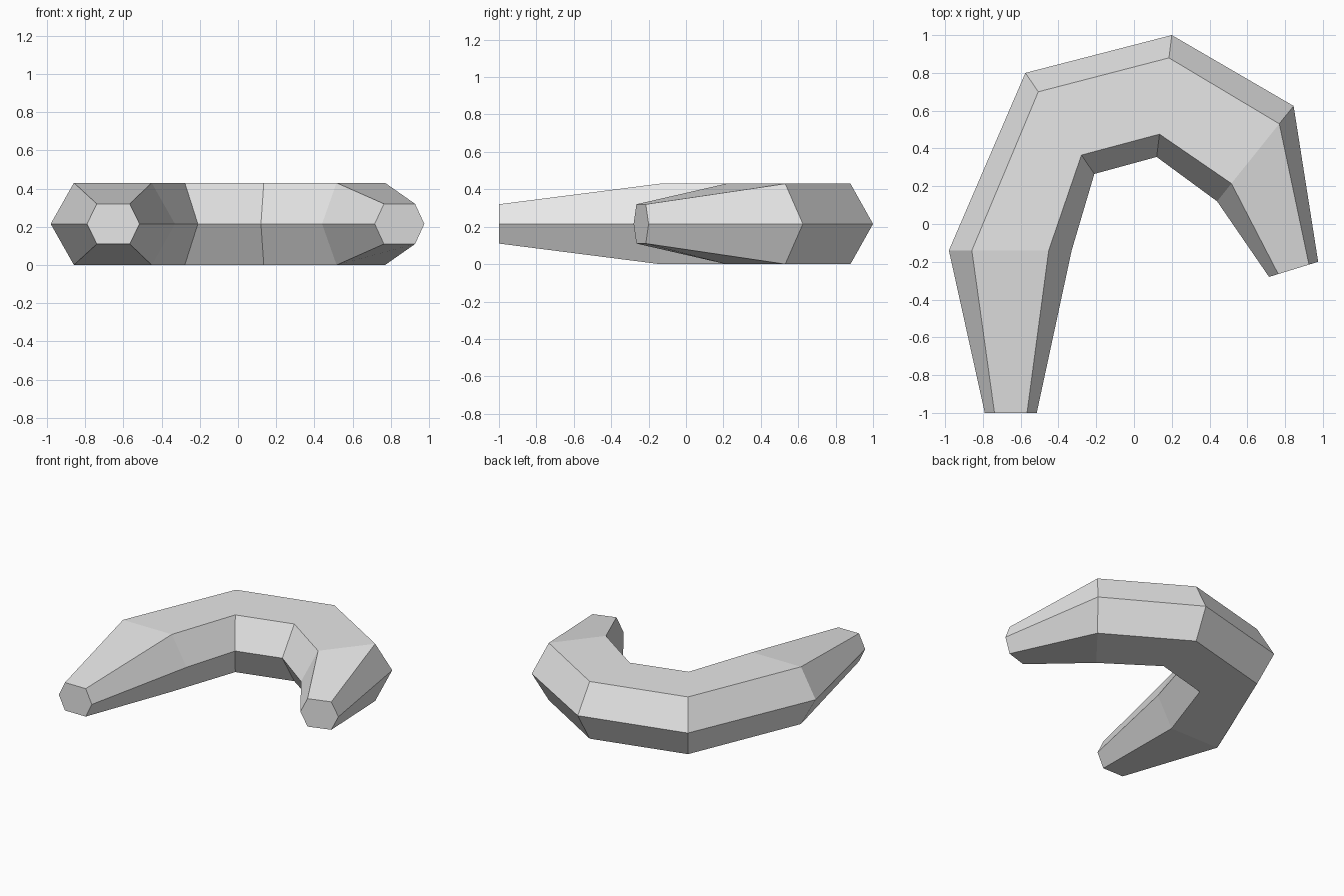
import bpy
import bmesh
from mathutils import Vector

cube = bpy.data.objects.get("Cube")
if cube:
    bpy.data.objects.remove(cube, do_unlink=True)

# Plain grey material
grey = bpy.data.materials.new("light grey")
grey.use_nodes = True
colour = (0.8, 0.8, 0.8, 1)
grey.diffuse_color = colour
grey.node_tree.nodes["Principled BSDF"].inputs["Base Color"].default_value = colour

MID = 0.215      # height of the widest edge
BEVEL = 0.187    # share of the width taken by each sloping side

# Stations along the curve: outer edge, inner edge, half height
stations = [
    ((-0.79, -1.0), (-0.515, -1.0), 0.105),
    ((-0.98, -0.14), (-0.33, -0.14), MID),
    ((-0.575, 0.80), (-0.21, 0.265), MID),
    ((0.20, 1.0), (0.12, 0.355), MID),
    ((0.845, 0.625), (0.44, 0.12), MID),
    ((0.975, -0.20), (0.715, -0.28), 0.105),
]

# Hexagonal section: position across the width, height sign
section = [(0, 0), (BEVEL, 1), (1 - BEVEL, 1), (1, 0), (1 - BEVEL, -1), (BEVEL, -1)]


def ring(bm, outer, inner, half):
    outer, inner = Vector(outer), Vector(inner)
    return [bm.verts.new((*outer.lerp(inner, t), MID + s * half)) for t, s in section]


# Curved body lofted through the stations, with flat tips
bm = bmesh.new()
rings = [ring(bm, *s) for s in stations]
for a, b in zip(rings, rings[1:]):
    for i in range(len(section)):
        j = (i + 1) % len(section)
        bm.faces.new((a[i], a[j], b[j], b[i]))
bm.faces.new(rings[0])
bm.faces.new(rings[-1])
bmesh.ops.recalc_face_normals(bm, faces=bm.faces)

mesh = bpy.data.meshes.new("curved_body")
bm.to_mesh(mesh)
bm.free()
mesh.materials.append(grey)
body = bpy.data.objects.new("curved_body", mesh)
bpy.context.collection.objects.link(body)
